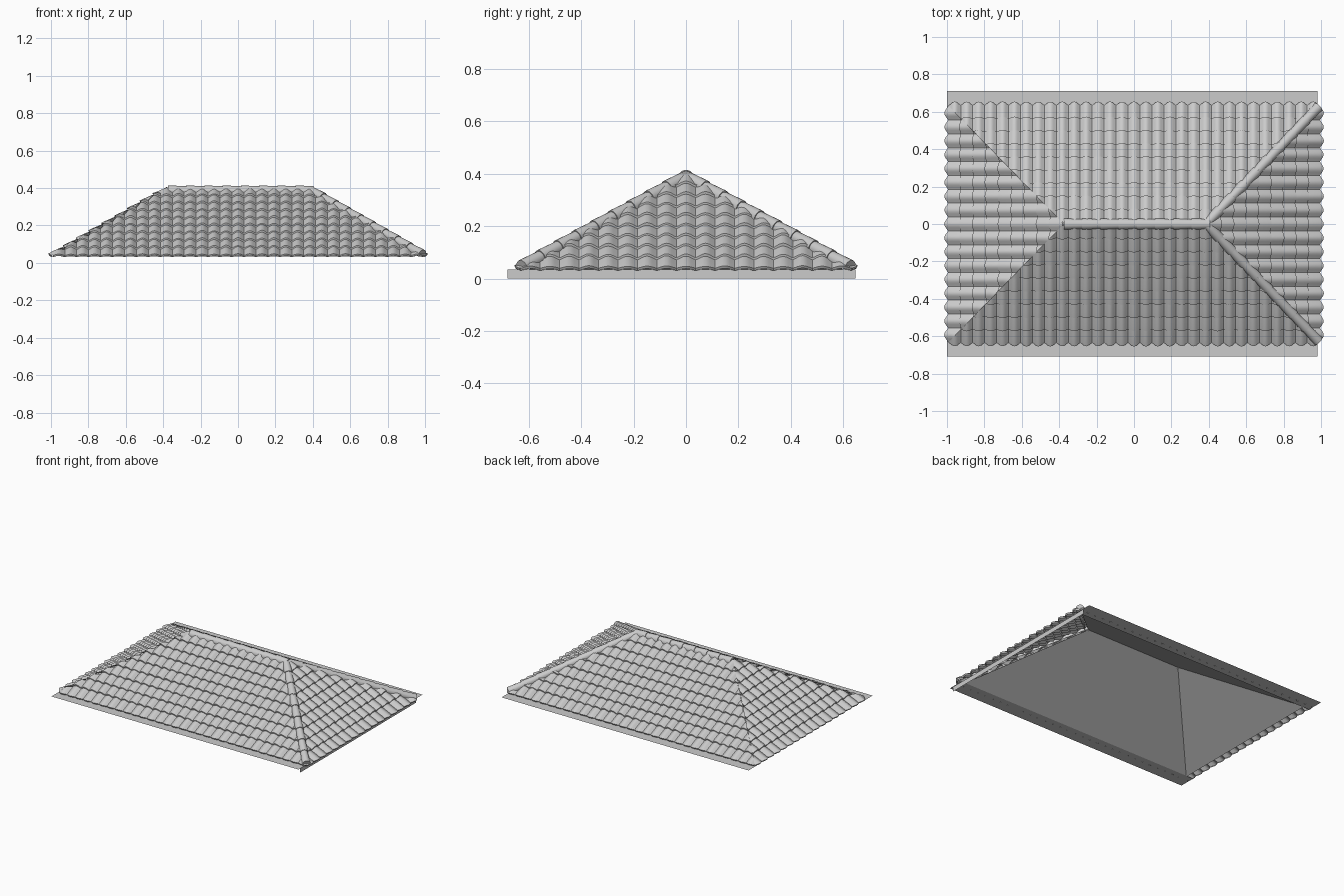
import bpy, bmesh, math, random
from mathutils import Vector

if "Cube" in bpy.data.objects:
    bpy.data.objects.remove(bpy.data.objects["Cube"])

random.seed(4)
EAVE, TOP = 0.032, 0.388          # heights of eaves and ridge
HX, HY = 0.99, 0.63               # half plan size at the eaves
RL, RR = -0.375, 0.39             # ridge ends in x


def make(name, bm, smooth=True):
    me = bpy.data.meshes.new(name)
    bm.to_mesh(me)
    bm.free()
    ob = bpy.data.objects.new(name, me)
    bpy.context.collection.objects.link(ob)
    if smooth:
        bpy.ops.object.select_all(action='DESELECT')
        ob.select_set(True)
        bpy.context.view_layer.objects.active = ob
        bpy.ops.object.shade_smooth_by_angle(angle=math.radians(40))
    return ob


def flat(name, polys):
    bm = bmesh.new()
    for p in polys:
        bm.faces.new([bm.verts.new(c) for c in p])
    bmesh.ops.remove_doubles(bm, verts=bm.verts[:], dist=1e-4)
    make(name, bm, False)


def tiled_slope(name, origin, along, up, half, columns, rows, hips):
    """Corrugated barrel tiles in overlapping rows, trimmed on the hip lines."""
    o, u, w = Vector(origin), Vector(along), Vector(up)
    n = u.cross(w).normalized()
    wn = w.normalized()
    per = 8
    bm = bmesh.new()
    levels = [(0, -0.002, 0)]
    for r in range(rows):
        for t, lift in ((0.0, 0.009), (0.35, 0.007), (0.97, 0.001)):
            levels.append(((r + t) / rows, lift, r))
    levels.append((1.0, 0.001, rows - 1))
    jit = [[random.uniform(-0.002, 0.002) for _ in range(columns + 1)]
           for _ in range(rows)]
    grid = []
    for v, lift, r in levels:
        line = []
        for i in range(columns * per + 1):
            s = i / per
            bump = abs(math.sin(math.pi * s)) ** 1.3
            j = jit[r][int(s)] * bump
            p = o + u * half * (2 * s / columns - 1) + w * v
            p += n * (0.017 * bump + lift + j)
            if v < 0.02:
                p -= wn * (0.013 * bump)
            line.append(bm.verts.new(p))
        grid.append(line)
    for a, b in zip(grid, grid[1:]):
        for i in range(len(a) - 1):
            bm.faces.new((a[i], a[i + 1], b[i + 1], b[i]))
    for c, e in hips:
        c, e = Vector((*c, 0)), Vector((*e, 0))
        d = e - c
        pn = Vector((-d.y, d.x, 0)).normalized()
        if pn.dot(Vector((o.x, o.y, 0)) - c) > 0:
            pn = -pn
        bmesh.ops.bisect_plane(bm, geom=bm.verts[:] + bm.edges[:] + bm.faces[:],
                               plane_co=c, plane_no=pn, clear_outer=True)
    make(name, bm)


def cap_run(name, start, end, pieces, radius):
    """Overlapping half-round cap tiles along a line."""
    a, b = Vector(start), Vector(end)
    d = (b - a).normalized()
    side = d.cross(Vector((0, 0, 1))).normalized()
    up = side.cross(d).normalized()
    bm = bmesh.new()
    rings = []
    for k in range(pieces):
        for t, f in ((0, 1.08), (0.12, 1.08), (1.0, 0.92)):
            c = a.lerp(b, (k + t) / pieces)
            ring = []
            for i in range(13):
                g = math.radians(-20 + 220 * i / 12)
                ring.append(bm.verts.new(c + radius * f * (side * math.cos(g) + up * math.sin(g))))
            rings.append(ring)
    for p, q in zip(rings, rings[1:]):
        for i in range(12):
            bm.faces.new((p[i], p[i + 1], q[i + 1], q[i]))
    bm.faces.new(rings[0])
    bm.faces.new(rings[-1])
    bmesh.ops.recalc_face_normals(bm, faces=bm.faces[:])
    make(name, bm)


# Four tiled slopes
rise = TOP - EAVE
for sy, name in ((-1, "front_tiles"), (1, "back_tiles")):
    hips = [((-HX, sy * HY), (RL, 0)), ((HX, sy * HY), (RR, 0))]
    tiled_slope(name, (0, sy * HY, EAVE), (-sy, 0, 0), (0, -sy * HY, rise),
                HX, 31, 9, hips)
for sx, rx, name in ((-1, RL, "left_tiles"), (1, RR, "right_tiles")):
    hips = [((sx * HX, -HY), (rx, 0)), ((sx * HX, HY), (rx, 0))]
    tiled_slope(name, (sx * HX, 0, EAVE), (0, sx, 0), (rx - sx * HX, 0, rise),
                HY, 17, 9, hips)

# Ridge cap and the two hip caps on the right end
cap_run("ridge_cap", (RL, 0, TOP - 0.004), (0.405, 0, TOP - 0.004), 8, 0.028)
for sy, name in ((-1, "front_hip_cap"), (1, "back_hip_cap")):
    cap_run(name, (0.985, sy * 0.625, EAVE + 0.012), (RR, sy * 0.005, TOP - 0.004), 9, 0.026)

# Plain underside sheets
z0, z1 = 0.034, TOP - 0.006
A, B, C, D = (-0.95, -0.6, z0), (0.95, -0.6, z0), (0.95, 0.6, z0), (-0.95, 0.6, z0)
L, R = (RL, 0, z1), (RR, 0, z1)
flat("roof_underside", [(A, L, R, B), (C, R, L, D), (D, L, A)])

# Eave boards along the long sides, and the upright board at the right end
for sy, name in ((-1, "front_eave_board"), (1, "back_eave_board")):
    ys = (0.59, 0.712) if sy > 0 else (-0.708, -0.59)
    flat(name, [((-1, ys[0], z0), (0.98, ys[0], z0), (0.98, ys[1], z0), (-1, ys[1], z0))])
flat("right_end_board", [((0.975, -0.68, 0), (0.975, 0.646, 0),
                          (0.975, 0.646, z0), (0.975, -0.68, z0))])
